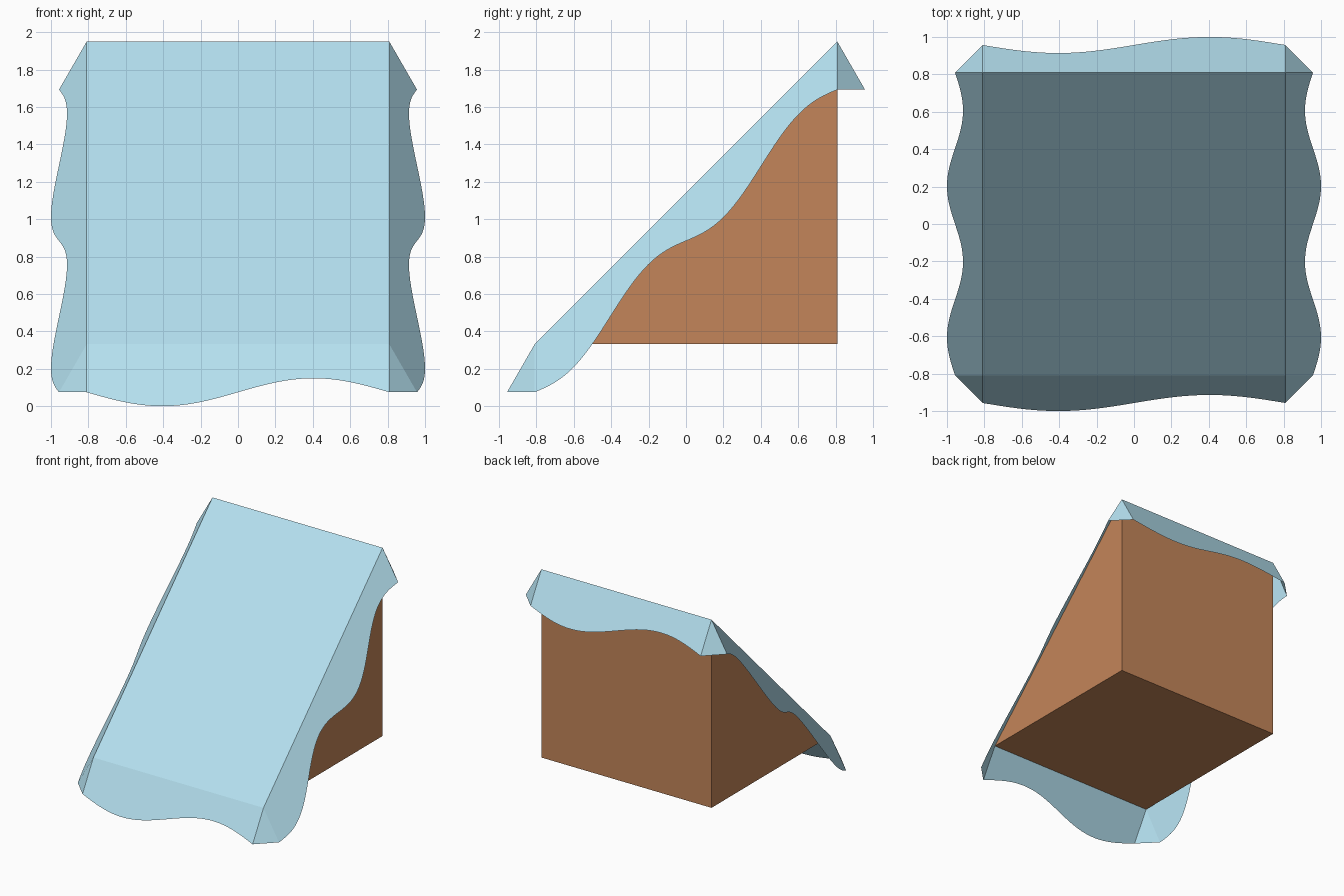
import bpy, bmesh, math
from mathutils import Vector

if "Cube" in bpy.data.objects:
    bpy.data.objects.remove(bpy.data.objects["Cube"])

H = 0.809          # half width of the wedge
Z0 = 0.332         # underside of the wedge
Z1 = Z0 + 2 * H    # top ridge
DROP, FLARE, WAVE = 0.257, 0.148, 0.29
STEPS = 64


def material(name, rgb):
    m = bpy.data.materials.new(name)
    m.diffuse_color = (*rgb, 1)
    m.use_nodes = True
    m.node_tree.nodes["Principled BSDF"].inputs["Base Color"].default_value = m.diffuse_color
    return m


def finish(bm, name, mat):
    bmesh.ops.remove_doubles(bm, verts=bm.verts, dist=1e-5)
    me = bpy.data.meshes.new(name)
    bm.to_mesh(me)
    bm.free()
    me.materials.append(mat)
    ob = bpy.data.objects.new(name, me)
    bpy.context.collection.objects.link(ob)
    return ob


def face(bm, pts):
    bm.faces.new([bm.verts.new(p) for p in pts])


def hang(out, s=0.0):
    return (Vector(out) * FLARE - Vector((0, 0, DROP))) * (1 + WAVE * s)


def flap(bm, a, b, out, periods, sign):
    """Flared flap with a wavy hem, hanging from the edge a-b."""
    a, b = Vector(a), Vector(b)
    rows = []
    for i in range(STEPS + 1):
        t = i / STEPS
        s = sign * math.sin(2 * math.pi * periods * (t - 0.5))
        p = a.lerp(b, t)
        rows.append((p, p + hang(out, s)))
    for (p, q), (p2, q2) in zip(rows, rows[1:]):
        face(bm, (p, q, q2, p2))


# Wedge body, open under the cloth
bm = bmesh.new()
left, right = [[(x, -H, Z0), (x, H, Z0), (x, H, Z1)] for x in (-H, H)]
face(bm, right)
face(bm, left[::-1])
face(bm, (left[0], left[1], right[1], right[0]))
face(bm, (left[1], left[2], right[2], right[1]))
finish(bm, "wedge_body", material("brown", (0.55, 0.235, 0.10)))

# Cloth: sloping sheet, four wavy flaps and four corner gussets
bm = bmesh.new()
fl, fr, br, bl = (-H, -H, Z0), (H, -H, Z0), (H, H, Z1), (-H, H, Z1)
face(bm, (fl, fr, br, bl))
flap(bm, fl, fr, (0, -1, 0), 1, -1)
flap(bm, br, bl, (0, 1, 0), 1, -1)
flap(bm, fr, br, (1, 0, 0), 2, 1)
flap(bm, bl, fl, (-1, 0, 0), 2, -1)
for c in (fl, fr, br, bl):
    sx, sy = math.copysign(1, c[0]), math.copysign(1, c[1])
    p = Vector(c)
    tri = [p, p + hang((sx, 0, 0)), p + hang((0, sy, 0))]
    face(bm, tri if sx * sy > 0 else tri[::-1])
finish(bm, "cloth_cover", material("light_blue", (0.46, 0.75, 0.87)))
